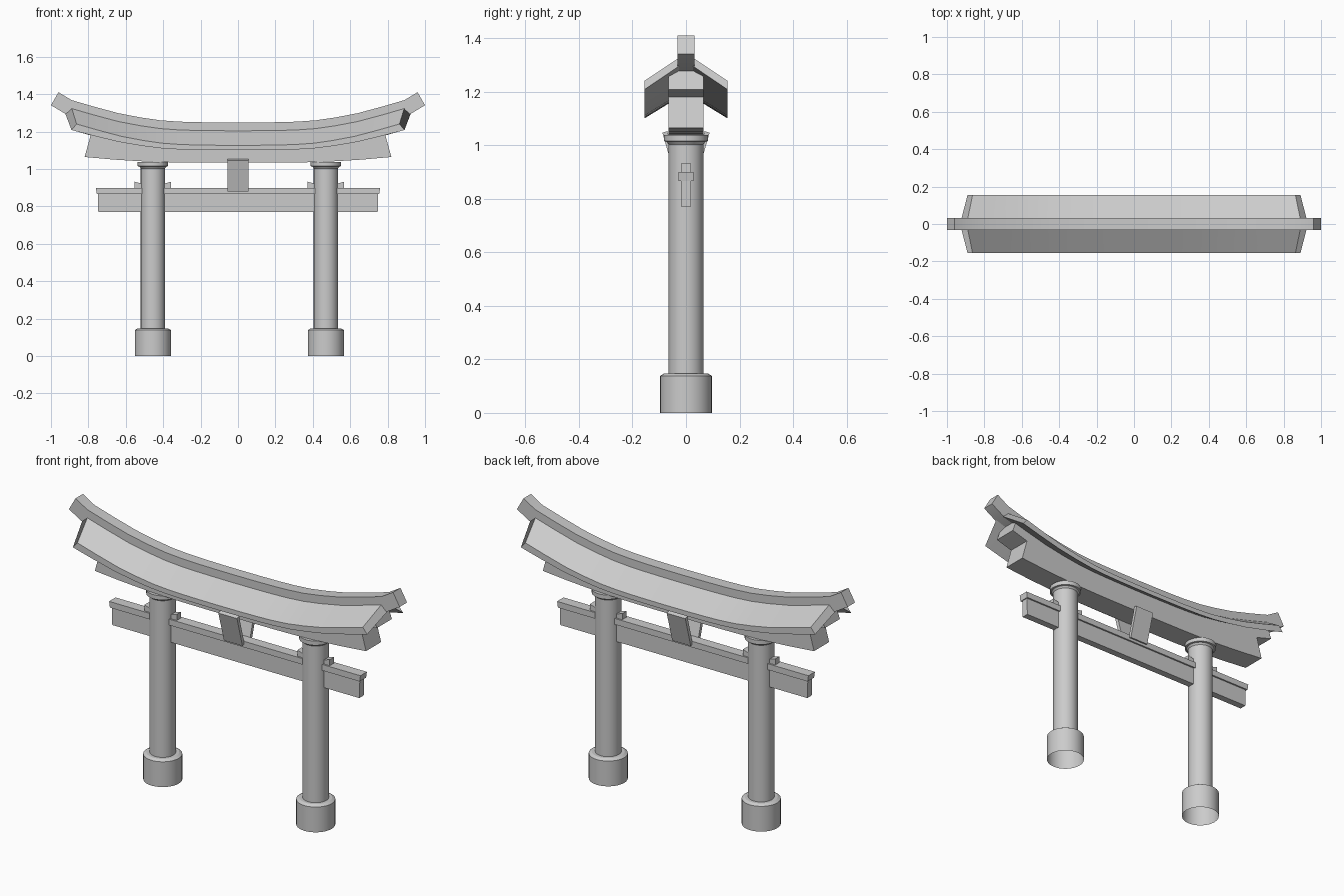
import bpy, bmesh, math

if "Cube" in bpy.data.objects:
    bpy.data.objects.remove(bpy.data.objects["Cube"])

# Upward sweep of the roof line: height gained at distance x from the middle
CURVE = [(0, 0), (.12, .0005), (.23, .002), (.32, .005), (.417, .012), (.52, .027),
         (.64, .050), (.77, .085), (.89, .120), (.96, .162)]


def rise(x):
    x = abs(x)
    for (x0, h0), (x1, h1) in zip(CURVE, CURVE[1:]):
        if x <= x1 + 1e-6:
            return h0 + (h1 - h0) * (x - x0) / (x1 - x0)
    return CURVE[-1][1]


def finish(name, bm, smooth=None):
    bmesh.ops.recalc_face_normals(bm, faces=bm.faces)
    mesh = bpy.data.meshes.new(name)
    bm.to_mesh(mesh)
    bm.free()
    ob = bpy.data.objects.new(name, mesh)
    bpy.context.collection.objects.link(ob)
    if smooth:
        bpy.ops.object.select_all(action='DESELECT')
        ob.select_set(True)
        bpy.context.view_layer.objects.active = ob
        bpy.ops.object.shade_smooth_by_angle(angle=math.radians(smooth))
    return ob


def loft(bm, rings, closed=True):
    n = len(rings[0])
    for a, b in zip(rings, rings[1:]):
        for i in range(n):
            bm.faces.new((a[i], a[(i + 1) % n], b[(i + 1) % n], b[i]))
    if closed:
        bm.faces.new(rings[0])
    bm.faces.new(rings[-1])


def curved_beam(name, half, reach):
    """half: (y, z, end x, curve strength) for y >= 0; mirrored in y, swept in x."""
    section = half + [(-y, z, e, k) for y, z, e, k in reversed(half) if y > 0]
    xs = [x for x, _ in CURVE if x < reach - .01] + [reach]
    stations = [-x for x in reversed(xs[1:])] + xs
    bm = bmesh.new()
    rings = [[bm.verts.new((s / reach * e, y, z + k * rise(s))) for y, z, e, k in section]
             for s in stations]
    loft(bm, rings)
    return finish(name, bm, 15)


def prism(name, xz, y):
    bm = bmesh.new()
    loft(bm, [[bm.verts.new((x, s * y, z)) for x, z in xz] for s in (-1, 1)])
    return finish(name, bm)


def lathe(name, profile, x, segs=32):
    bm = bmesh.new()
    rings = [[bm.verts.new((x + r * math.cos(2 * math.pi * i / segs),
                            r * math.sin(2 * math.pi * i / segs), z)) for i in range(segs)]
             for r, z in profile]
    loft(bm, rings, closed=False)
    return finish(name, bm, 30)


# Round pillars with wider foot and collar, open underneath
for side, px in (("left", -.455), ("right", .47)):
    lathe(side + "_pillar", [(.097, 0), (.097, .138), (.082, .147), (.065, .147), (.065, 1.003),
                             (.073, 1.013), (.082, 1.015), (.082, 1.038)], px)
    # Wedges on both sides of the pillar, sitting on the tie beam
    for s in (-1, 1):
        prism(side + "_wedge", [(px + s * .05, .89), (px + s * .098, .89),
                                (px + s * .098, .932), (px + s * .05, .918)], .019)

# Straight tie beam and its cap
prism("tie_beam", [(-.747, .77), (.747, .77), (.75, .87), (-.75, .87)], .019)
prism("tie_beam_cap", [(-.755, .866), (.755, .866), (.76, .899), (-.76, .899)], .028)

# Lower and upper lintels
curved_beam("lower_lintel", [(.065, 1.033, .82, .34), (.065, 1.092, .787, 1)], .79)
curved_beam("upper_lintel", [(.065, 1.09, .885, 1), (.065, 1.16, .86, 1)], .88)

# Gabled roof shell
curved_beam("roof", [(0, 1.224, .895, 1), (.155, 1.126, .863, .95),
                     (.155, 1.1, .89, .9), (0, 1.195, .93, .98)], .89)

# Ridge beam with upturned tips
curved_beam("ridge_beam", [(.032, 1.172, 1.0, 1.04), (.032, 1.248, .96, 1)], .96)

# Tilted plaques, front and back
for side, s in (("front", -1), ("back", 1)):
    bm = bmesh.new()
    outline = [(.022, .882), (.04, .878), (.088, 1.046), (.07, 1.052)]
    loft(bm, [[bm.verts.new((x, s * y, z)) for y, z in outline] for x in (-.057, .055)])
    finish(side + "_plaque", bm)
